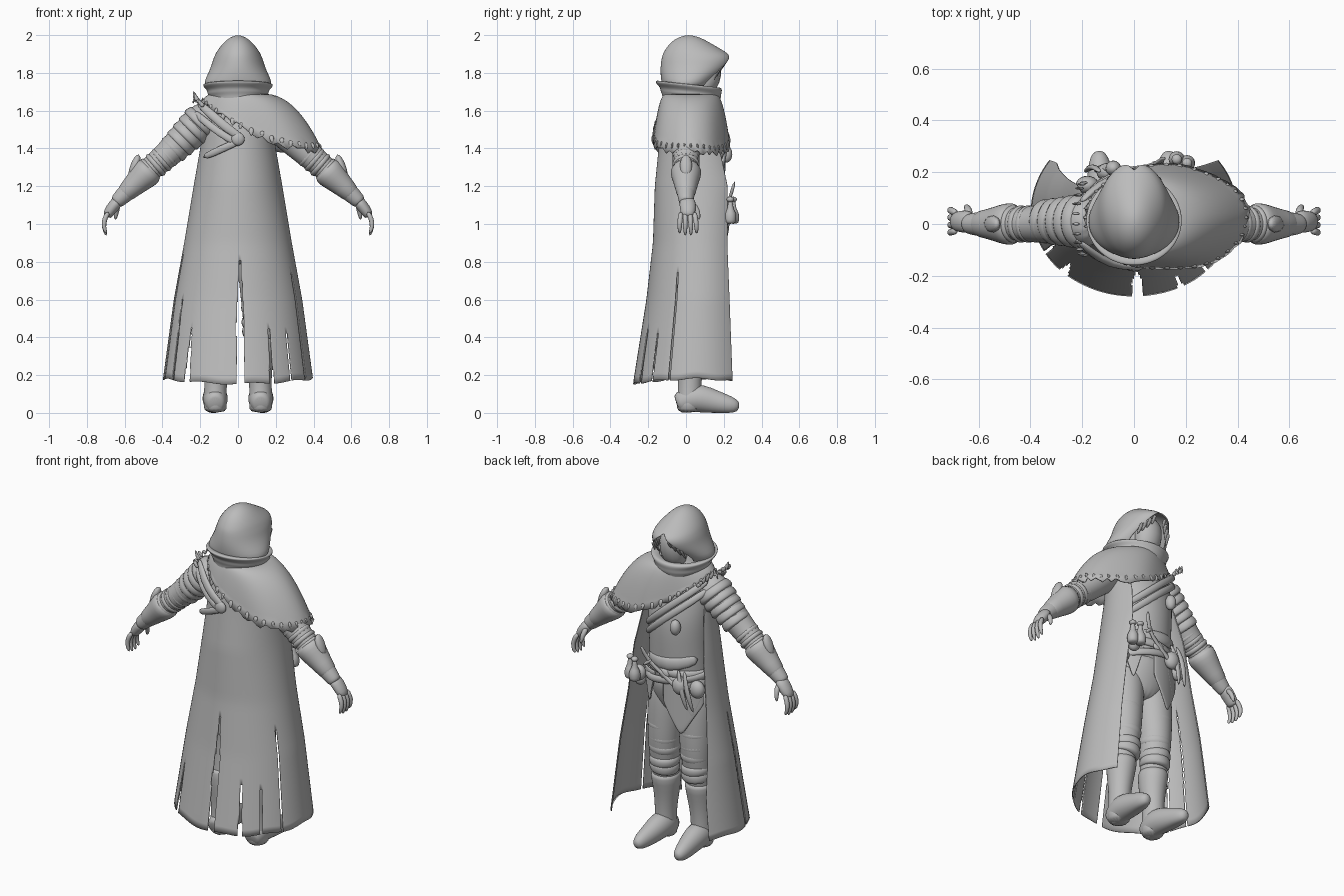
import bpy, bmesh, math, random
from mathutils import Vector, Matrix

random.seed(4)
if "Cube" in bpy.data.objects:
    bpy.data.objects.remove(bpy.data.objects["Cube"])

grey = bpy.data.materials.new("cloth_grey")
grey.use_nodes = True
grey.diffuse_color = (0.5, 0.5, 0.5, 1)
grey.node_tree.nodes["Principled BSDF"].inputs["Base Color"].default_value = (0.5, 0.5, 0.5, 1)


def finish(name, bm, subsurf=0, thick=0):
    bmesh.ops.remove_doubles(bm, verts=bm.verts, dist=1e-5)
    loose = [v for v in bm.verts if not v.link_faces]
    bmesh.ops.delete(bm, geom=loose, context='VERTS')
    bmesh.ops.recalc_face_normals(bm, faces=bm.faces)
    me = bpy.data.meshes.new(name)
    bm.to_mesh(me)
    bm.free()
    me.polygons.foreach_set("use_smooth", [True] * len(me.polygons))
    me.materials.append(grey)
    ob = bpy.data.objects.new(name, me)
    bpy.context.collection.objects.link(ob)
    if thick:
        ob.modifiers.new("thickness", 'SOLIDIFY').thickness = thick
    if subsurf:
        mod = ob.modifiers.new("smooth", 'SUBSURF')
        mod.levels = mod.render_levels = subsurf
    return ob


def grid(bm, rows, closed=True, caps=True, keep=None):
    """Bridge rows of points into quads."""
    vs = [[bm.verts.new(p) for p in row] for row in rows]
    n = len(rows[0])
    for a, b in zip(vs, vs[1:]):
        for i in range(n if closed else n - 1):
            quad = (a[i], a[(i + 1) % n], b[(i + 1) % n], b[i])
            if keep is None or keep(sum((v.co for v in quad), Vector()) / 4, i):
                bm.faces.new(quad)
    if closed and caps:
        bm.faces.new(vs[0])
        bm.faces.new(vs[-1])


def loft(name, rings, n=24, caps=True, thick=0, slant=0.0):
    """Stack of ellipses: z, centre y, half width, half depth."""
    bm = bmesh.new()
    steps = [2 * math.pi * i / n for i in range(n)]
    grid(bm, [[(rx * math.sin(a), cy - ry * math.cos(a), z + slant * math.cos(a)) for a in steps]
              for z, cy, rx, ry in rings], caps=caps)
    return finish(name, bm, 2, thick)


def tube(name, pts, radii, flat=1.0, n=12, floor=None, level=1):
    """Tapered limb along points."""
    bm = bmesh.new()
    pts = [Vector(p) for p in pts]
    rows = []
    for i, p in enumerate(pts):
        t = (pts[min(i + 1, len(pts) - 1)] - pts[max(i - 1, 0)]).normalized()
        ref = Vector((1, 0, 0)) if abs(t.y) > 0.7 else Vector((0, 1, 0))
        u = (ref - t * ref.dot(t)).normalized()
        w = t.cross(u)
        ring = []
        for k in range(n):
            a = 2 * math.pi * k / n
            q = p + radii[i] * (u * math.cos(a) * flat + w * math.sin(a))
            if floor is not None:
                q.z = max(q.z, floor)
            ring.append(q)
        rows.append(ring)
    grid(bm, rows)
    return finish(name, bm, level)


def ball(name, c, size, segs=20):
    bm = bmesh.new()
    bmesh.ops.create_uvsphere(bm, u_segments=segs, v_segments=segs // 2, radius=1,
                              matrix=Matrix.Translation(c) @ Matrix.Diagonal((*size, 1)))
    return finish(name, bm)


def band(name, c, rx, ry, r, tilt=0.0, n=40):
    """Elliptical hoop round the body, tilted sideways."""
    bm = bmesh.new()
    rows = []
    for i in range(n + 1):
        a = 2 * math.pi * i / n
        d = Vector((rx * math.cos(a), ry * math.sin(a), tilt * math.cos(a)))
        o = d.normalized()
        rows.append([Vector(c) + d + o * r * 0.5 * math.cos(b) + Vector((0, 0, r * math.sin(b)))
                     for b in [2 * math.pi * k / 8 for k in range(8)]])
    grid(bm, rows, caps=False)
    return finish(name, bm)


def sample(table, z):
    """Linear lookup in a table sorted by falling z."""
    for a, b in zip(table, table[1:]):
        if z >= b[0]:
            f = min(1, max(0, (a[0] - z) / (a[0] - b[0])))
            return [p + (q - p) * f for p, q in zip(a[1:], b[1:])]
    return table[-1][1:]


# Long open coat with slits: angle, top height, half width in degrees
shape = [(1.6, .02, .165, .12), (1.5, .035, .185, .17), (1.4, .06, .2, .205), (1.2, .08, .235, .245),
         (.9, .075, .285, .25), (.6, .07, .34, .28), (.16, .055, .4, .335)]
slits = [(2, .8, 3), (27, .45, 1.6), (45, .42, .5), (64, .75, .5), (-43, .45, 3), (-60, .6, .5), (-78, .85, .5)]
COLS = 250


def coat_angle(i, z):
    """The bare-shoulder side opens wider at the chest."""
    f = 2 * i / COLS - 1
    return f * (125 if f > 0 else 125 - 22 * min(1, max(0, z - .4)))


def coat_keep(c, i):
    a = coat_angle(i + .5, c.z)
    return not any(c.z < z and abs(a - s) < .5 + w * min(1, 3 * (z - c.z)) for s, z, w in slits)


rows = []
for j in range(41):
    row = []
    for i in range(COLS + 1):
        z0 = 1.6 - 1.44 * j / 40
        a = math.radians(coat_angle(i, z0))
        hem = .155 + .025 * abs(math.sin(a)) ** 2 + .005 * math.sin(9 * a)
        z = 1.6 + (hem - 1.6) * j / 40
        cy, rx, ry = sample(shape, z)
        row.append((rx * math.sin(a), cy - ry * math.cos(a), z))
    rows.append(row)
bm = bmesh.new()
grid(bm, rows, closed=False, keep=coat_keep)
finish("long_coat", bm, thick=.006)

# Torso, pelvis and neck
loft("torso", [(.93, .03, .165, .13), (1.02, .045, .185, .15), (1.2, .05, .178, .155),
               (1.38, .045, .19, .172), (1.52, .03, .195, .15), (1.62, .02, .185, .135),
               (1.68, .02, .12, .11), (1.72, .02, .09, .09), (1.78, .02, .08, .08)])
loft("pelvis", [(.78, .03, .09, .09), (.86, .03, .165, .125), (.95, .04, .185, .148), (1.05, .045, .18, .145)])
tube("waist_sash", [(-.17, .12, 1.17), (-.08, .195, 1.14), (.03, .21, 1.12), (.15, .14, 1.13)], [.03, .04, .04, .03], .5)

# Hood, open towards the face
hood = [(2.0, .015, 0, 0, 180), (1.995, .015, .025, .035, 180), (1.98, .017, .055, .075, 180),
        (1.95, .025, .086, .118, 180), (1.915, .045, .112, .16, 180), (1.895, .055, .122, .18, 172),
        (1.872, .056, .132, .186, 160), (1.85, .052, .138, .185, 152),
        (1.815, .04, .15, .176, 144), (1.77, .015, .172, .148, 140), (1.74, .005, .18, .132, 138),
        (1.72, .0, .16, .12, 138)]
bm = bmesh.new()
grid(bm, [[(rx * math.sin(a), cy - ry * math.cos(a), z) for a in
           [math.radians(sp * (k / 20 - 1)) for k in range(41)]] for z, cy, rx, ry, sp in hood], closed=False)
finish("hood", bm, 1, .008)
ball("head", (0, .04, 1.83), (.09, .1, .125))
tube("face_mask", [(0, .1, 1.89), (0, .12, 1.86), (0, .125, 1.8), (0, .105, 1.73), (0, .08, 1.7)],
     [.06, .085, .09, .08, .06], .85, 8)
for s in (-1, 1):
    for k in range(4):
        x = s * (.035 + .02 * k)
        tube("torn_hood_strip", [(x, .225 - .014 * k, 1.875 - .017 * k), (x, .205 - .014 * k, 1.85 - .02 * k),
                                 (x * 1.1, .195 - .016 * k, 1.825 - .022 * k)], [.013, .014, .004], .4, 6)

# Cowl folds round the neck, higher at the back
loft("cowl", [(1.62, .025, .15, .15), (1.665, .025, .145, .15), (1.685, .025, .165, .162), (1.705, .025, .16, .162),
              (1.73, .015, .19, .18), (1.745, .01, .185, .17), (1.735, .01, .14, .13)],
     caps=False, thick=.01, slant=.018)

# Lopsided shoulder cape with a ragged hem
rows = []
N = 72
for j in range(15):
    t = j / 14
    row = []
    for i in range(N):
        p = 2 * math.pi * i / N
        s = (1 + math.cos(p)) / 2
        h = t ** .72
        hem = 1.395 + .265 * (1 - s) ** 1.9 - .03 * max(0, math.sin(p))
        wave = 1 + .03 * math.sin(5 * p) * t
        x = .13 * h + (.13 + .185 * h) * math.cos(p)
        y = .025 + (.13 + .07 * h) * math.sin(p) * wave
        z = 1.69 + (hem - 1.69) * t ** 1.6
        if j == 14:
            x, y, z = x + random.uniform(0, .012) * math.cos(p), y + random.uniform(0, .008) * math.sin(p), \
                z + random.uniform(-.025, .01)
        row.append((x, y, z))
    rows.append(row)
bm = bmesh.new()
grid(bm, rows, caps=False)
finish("shoulder_cape", bm, thick=.008)
for i in range(0, N, 2):
    out = Vector((math.cos(2 * math.pi * i / N), math.sin(2 * math.pi * i / N), 0))
    q = Vector(rows[-2][i]) - out * .004
    down = Vector((random.uniform(-.01, .01), 0, -random.uniform(.02, .05)))
    tube("cape_fringe", [q, q + out * .01 + down * .5, q + out * .012 + down], [.012, random.uniform(.012, .02), .003], .5, 6)

# Arms, bracers, hands
for s, side in ((1, "left"), (-1, "right")):
    tube(side + "_arm", [(s * .13, .01, 1.58), (s * .19, .01, 1.545), (s * .26, .01, 1.478), (s * .36, 0, 1.38),
                         (s * .42, 0, 1.328), (s * .47, 0, 1.285), (s * .55, 0, 1.205), (s * .63, 0, 1.13), (s * .65, 0, 1.11)],
         [.09, .1, .09, .075, .068, .064, .056, .042, .036], n=16, level=2)
    tube(side + "_bracer", [(s * .455, 0, 1.3), (s * .475, 0, 1.28), (s * .51, 0, 1.245), (s * .56, 0, 1.197), (s * .625, 0, 1.135)],
         [.066, .085, .075, .058, .046], 1.02, 16)
    tube(side + "_bracer_flap", [(s * .525, 0, 1.37), (s * .54, 0, 1.32), (s * .575, 0, 1.24)], [.01, .03, .015], 1.4)
    for k in range(4):
        x = .36 + .03 * k
        z = 1.378 - .85 * (x - .36)
        tube(side + "_elbow_wrap", [(s * x, 0, z), (s * (x + .016), 0, z - .014), (s * (x + .034), 0, z - .029)],
             [.07, .077, .067], 1, 16)
    tube(side + "_palm", [(s * .625, .005, 1.135), (s * .655, .01, 1.1), (s * .685, .01, 1.06), (s * .695, .01, 1.035)],
         [.032, .034, .03, .022], 1.35)
    for k in range(4):
        y = -.026 + .023 * k
        tip = .012 * (k in (1, 2))
        tube(side + "_finger", [(s * .685, y, 1.065), (s * .708, y * 1.2, 1.025), (s * .712, y * 1.3, .985),
                                (s * .696, y * 1.3, .948 - tip)], [.015, .015, .013, .008], 1, 8)
    tube(side + "_thumb", [(s * .635, .03, 1.11), (s * .642, .062, 1.075), (s * .65, .07, 1.02)], [.018, .016, .009], 1, 8)

# Layered plates on the bare shoulder
for k in range(5):
    x = .175 + .034 * k
    z = 1.562 - .99 * (x - .175)
    r = .1 - .005 * k
    tube("shoulder_plate", [(-x, .01, z), (-x - .012, .01, z - .012), (-x - .036, .01, z - .036), (-x - .045, .01, z - .045)],
         [r * .9, r, r * 1.07, r * .95], 1.05, 16)
for k in range(12):
    a = k / 11 * math.pi
    p = Vector((-.18 - .03 * math.sin(a), .02 - .14 * math.cos(a), 1.62 + .03 * math.sin(a)))
    tube("torn_collar_strip", [p, p + Vector((-.02, 0, .02)), p + Vector((-.03, 0, random.uniform(-.02, .06)))],
         [.016, .014, .004], .5, 6)

# Diagonal straps
tube("back_strap", [(-.22, -.06, 1.65), (-.13, -.14, 1.57), (-.05, -.165, 1.5), (.03, -.165, 1.45)], [.02, .025, .025, .02], .6)
tube("back_strap_inner", [(-.24, -.05, 1.6), (-.15, -.135, 1.52), (-.05, -.16, 1.45), (.02, -.16, 1.42)], [.02] * 4, .6)
tube("back_strap_lower", [(.03, -.165, 1.45), (-.08, -.155, 1.4), (-.19, -.1, 1.35)], [.02] * 3, .6)
ball("strap_buckle", (.0, -.165, 1.45), (.035, .018, .035))
for dz in (0, -.055):
    tube("chest_strap", [(-.21, .08, 1.64 + dz), (-.14, .155, 1.57 + dz), (-.03, .205, 1.48 + dz), (.08, .21, 1.38 + dz),
                         (.17, .13, 1.3 + dz)], [.02] * 5, .6)
ball("strap_pouch", (-.08, .215, 1.37), (.03, .03, .045))

# Belts, pouches, bottles and dagger
band("upper_belt", (0, .04, 1.08), .185, .16, .025, .01)
band("lower_belt", (0, .04, 1.03), .195, .165, .022, -.035)
ball("belt_buckle", (0, .205, 1.07), (.035, .015, .03))
for x, y, z, r in ((.17, .2, 1.03, .04), (.2, .15, .97, .035), (-.1, .2, 1.02, .045), (-.18, .15, 1.0, .045)):
    ball("belt_pouch", (x, y, z), (r, r * .8, r * 1.15))
for x, y in ((.165, .25), (.205, .235)):
    tube("bottle", [(x, y, 1.0), (x, y, 1.02), (x, y, 1.06), (x, y, 1.08), (x, y, 1.13)], [.028, .033, .033, .014, .014])
    ball("bottle_stopper", (x, y, 1.13), (.02, .02, .015), 12)
tube("dagger", [(.12, .26, 1.23), (.09, .23, 1.13), (.02, .215, 1.08), (-.16, .2, .95)], [.014, .014, .012, .018], .7, 8)
tube("dagger_guard", [(.06, .23, 1.15), (.12, .24, 1.1)], [.012, .012], 1, 8)
for x in (-.13, -.17):
    tube("belt_knife", [(x + .04, .2, 1.12), (x + .02, .22, 1.05), (x, .22, .97), (x - .02, .2, .88)], [.01, .016, .018, .008], .7, 8)

# Draped hip cloths: pointed at the bottom, wrapped round the thighs
for x0, x1, low in ((-.2, .02, .7), (-.21, -.08, .8), (.08, .19, .84)):
    bm = bmesh.new()
    cols = [x0 + (x1 - x0) * u / 8 for u in range(9)]
    grid(bm, [[(x, .195 - 2 * x * x, 1.05 + (low + .2 * abs(u / 4 - 1) - 1.05) * t / 8)
               for u, x in enumerate(cols)] for t in range(9)], closed=False)
    finish("hip_cloth", bm, 1, .01)

# Legs, wraps and boots
for s, side in ((1, "left"), (-1, "right")):
    tube(side + "_leg", [(s * .09, .03, .98), (s * .095, .035, .88), (s * .103, .045, .72), (s * .107, .055, .56),
                         (s * .11, .035, .42), (s * .115, .015, .28), (s * .115, .015, .16)],
         [.095, .112, .102, .089, .078, .066, .055], n=16, level=2)
    for k, z in enumerate((.7, .62, .56, .48, .44)):
        lean = .004 * (-1) ** k
        tube(side + "_knee_wrap", [(s * .103, .052, z + .035), (s * .105 + lean, .052, z + .01),
                                   (s * .105 - lean, .05, z - .015), (s * .107, .048, z - .035)],
             [.08, .098 - .003 * k, .096 - .003 * k, .08], 1, 16)
    tube(side + "_boot_shaft", [(s * .112, .03, .4), (s * .112, .03, .385), (s * .113, .02, .3), (s * .117, .02, .2),
                                (s * .12, .02, .12), (s * .12, .015, .04), (s * .12, .015, .0)],
         [.076, .086, .076, .062, .06, .063, .06], 1.05, 16)
    tube(side + "_boot_foot", [(s * .12, -.05, .045), (s * .12, -.035, .05), (s * .12, .03, .08), (s * .122, .09, .075),
                               (s * .126, .15, .058), (s * .132, .21, .045), (s * .135, .26, .036), (s * .135, .282, .03)],
         [.045, .06, .078, .075, .064, .054, .04, .018], .9, 16, floor=0)
